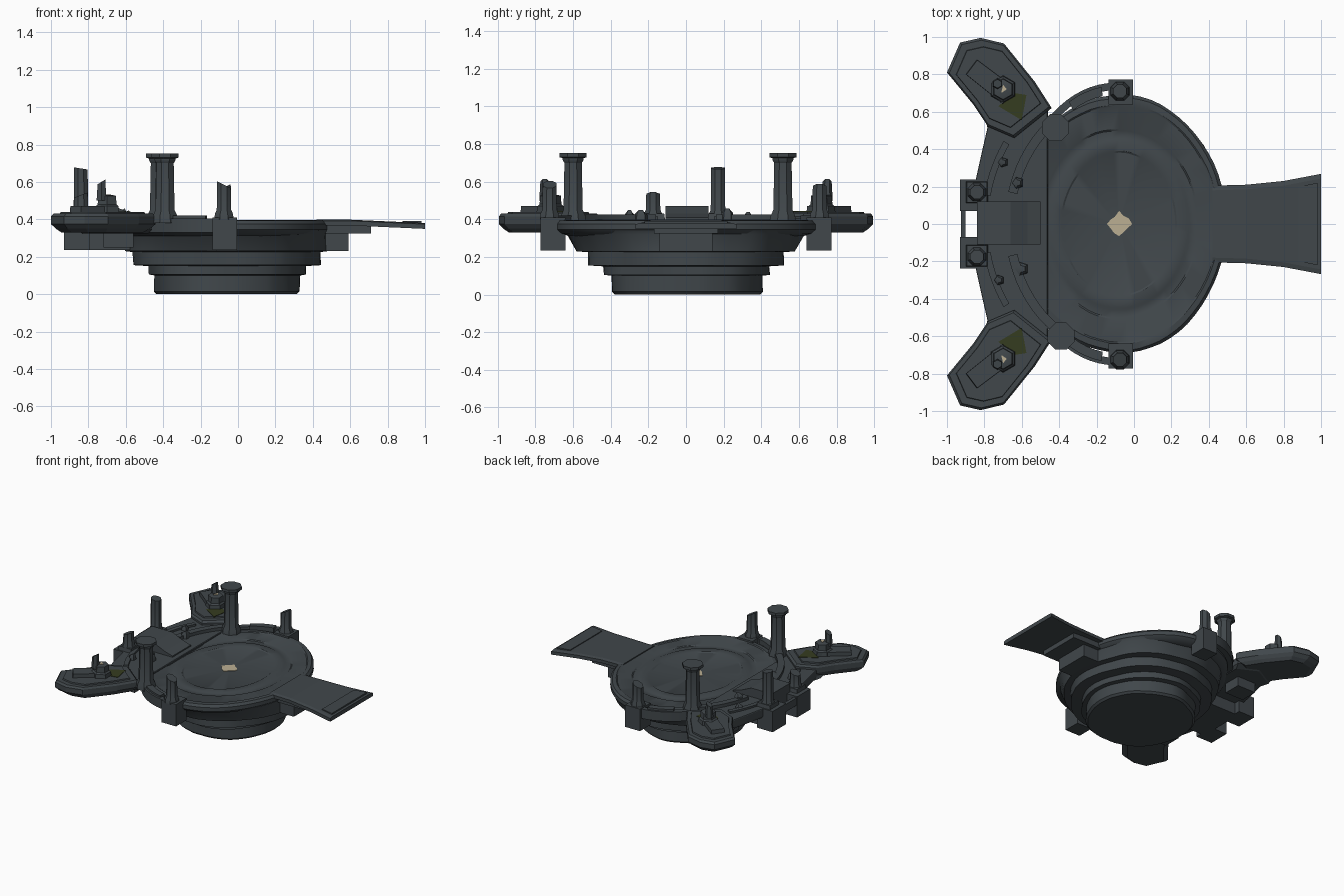
import bpy, bmesh, math, random
from mathutils import Vector

random.seed(4)
cube = bpy.data.objects.get("Cube")
if cube:
    bpy.data.objects.remove(cube)


def material(name, rgb):
    m = bpy.data.materials.new(name)
    m.use_nodes = True
    m.diffuse_color = (*rgb, 1)
    b = next(n for n in m.node_tree.nodes if n.type == 'BSDF_PRINCIPLED')
    b.inputs["Base Color"].default_value = (*rgb, 1)
    b.inputs["Roughness"].default_value = 0.8
    return m


STONE = material("slate stone", (0.052, 0.063, 0.070))
MOSS = material("dark moss", (0.036, 0.045, 0.014))
SAND = material("pale sand", (0.50, 0.43, 0.29))


def make(name, rings, mat=STONE, smooth=True):
    """Skin a stack of equal-length rings and cap both ends."""
    bm = bmesh.new()
    rows = [[bm.verts.new(p) for p in ring] for ring in rings]
    n = len(rows[0])
    for a, b in zip(rows, rows[1:]):
        for i in range(n):
            j = (i + 1) % n
            bm.faces.new((a[i], a[j], b[j], b[i]))
    bm.faces.new(rows[0][::-1])
    bm.faces.new(rows[-1])
    bmesh.ops.recalc_face_normals(bm, faces=bm.faces)
    me = bpy.data.meshes.new(name)
    bm.to_mesh(me)
    bm.free()
    me.materials.append(mat)
    ob = bpy.data.objects.new(name, me)
    bpy.context.collection.objects.link(ob)
    if smooth:
        bpy.ops.object.select_all(action='DESELECT')
        ob.select_set(True)
        bpy.context.view_layer.objects.active = ob
        bpy.ops.object.shade_smooth_by_angle(angle=math.radians(32))
    return ob


def lathe(name, cx, profile, n=64, rough=0.0):
    """Elliptical turned shape; profile rows are (x radius, y radius, z)."""
    lumps = [random.uniform(-rough, rough) for _ in range(n)]
    rings = []
    for k, (rx, ry, z) in enumerate(profile):
        ring = []
        for i in range(n):
            a = math.tau * i / n
            f = 1 + (lumps[i] + lumps[i - 1]) / 2 + rough * math.sin(5 * a + k // 2)
            ring.append((cx + rx * f * math.cos(a), ry * f * math.sin(a), z))
        rings.append(ring)
    return make(name, rings)


def slab(name, outline, levels, mat=STONE, side=1):
    """Prism from a plan outline; levels are (z, scale about the middle)."""
    pts = [Vector((x, y * side)) for x, y in outline]
    mid = sum(pts, Vector((0, 0))) / len(pts)
    rings = [[(*(mid + (p - mid) * s), z) for p in pts] for z, s in levels]
    return make(name, rings, mat, False)


def box(name, x0, x1, y0, y1, z0, z1, side=1):
    return slab(name, [(x0, y0), (x1, y0), (x1, y1), (x0, y1)], [(z0, 1), (z1, 1)], side=side)


def post(name, x, y, profile, slant=0.0, n=8):
    """Turned post; a slant breaks its top off at an angle."""
    rings = []
    for k, (r, z) in enumerate(profile):
        top = slant if k == len(profile) - 1 else 0
        rings.append([(x + r * math.cos(math.tau * (i + .5) / n),
                       y + r * math.sin(math.tau * (i + .5) / n),
                       z + top * math.cos(math.tau * (i + .5) / n)) for i in range(n)])
    return make(name, rings)


def arc_wall(name, cx, rx, ry, a0, a1, width, z0, z1, side=1, steps=10):
    """Curved kerb following an ellipse."""
    rings = []
    for i in range(steps + 1):
        a = math.radians(a0 + (a1 - a0) * i / steps)
        c, s = math.cos(a), math.sin(a) * side
        inner = (cx + rx * c, ry * s)
        outer = (cx + (rx + width) * c, (ry + width) * s)
        rings.append([(*inner, z0), (*outer, z0), (*outer, z1), (*inner, z1)])
    return make(name, rings)


# Stepped, lumpy foundation
lathe("foundation", -0.06, [
    (.375, .385, 0), (.39, .40, .015), (.39, .40, .10), (.42, .44, .105),
    (.42, .44, .15), (.50, .52, .155), (.50, .52, .225), (.54, .58, .23),
    (.54, .63, .32), (.55, .65, .34)], rough=0.012)

# Round floor with shallow concentric steps
lathe("round_floor", -0.08, [
    (.53, .62, .31), (.555, .67, .325), (.575, .69, .345), (.575, .69, .375),
    (.56, .675, .393), (.535, .64, .396), (.525, .63, .39), (.43, .51, .39),
    (.42, .50, .384), (.38, .46, .384), (.37, .45, .389), (.31, .39, .389),
    (.30, .38, .383), (.03, .03, .383)], rough=0.004)

# Sand patch in the middle of the floor
slab("sand_patch", [(-.08 + r * math.cos(i * math.tau / 12), r * math.sin(i * math.tau / 12))
                    for i, r in enumerate([.07, .06, .05, .07, .045, .05, .065, .05, .055, .065, .05, .05])],
     [(.380, 1), (.387, 1)], SAND)

# Walkway behind the floor
half = [(-.83, .10), (-.85, .22), (-.81, .40), (-.78, .53), (-.80, .60), (-.62, .70), (-.46, .62)]
slab("back_walkway", half + [(x, -y) for x, y in reversed(half)],
     [(.325, .93), (.345, 1), (.395, 1), (.40, .985)])

# Entry ramp sloping down to the floor, with its support
make("entry_ramp", [[(-.84, y, .33), (-.50, y, .33), (-.50, y, .41), (-.57, y, .43), (-.66, y, .47), (-.84, y, .47)]
                    for y in (-.11, .12)], smooth=False)
box("ramp_support", -.82, -.50, -.19, .19, .235, .335)
box("back_tie_bar", -.925, -.90, -.10, .10, .33, .39)

# Flared bridge with raised end strip and stepped support
bridge = [(.42, .205), (.60, .21), (.80, .23), (1.0, .268)]
deck = [(x, y, .392 - .018 * max(0, x - .6) / .4) for x, y in bridge]
make("bridge", [[(x, -y, z - .025), (x, y, z - .025), (x, y, z), (x, y - .025, z + .006),
                 (x, -y + .025, z + .006), (x, -y, z)] for x, y, z in deck], smooth=False)
slab("bridge_end_strip", [(.88, -.20), (.98, -.22), (.98, .22), (.88, .20)], [(.375, 1), (.392, 1)])
box("bridge_support_upper", .38, .71, -.17, .17, .325, .375)
box("bridge_support_lower", .38, .59, -.14, .14, .23, .33)

arm = [(-.44, .62), (-.53, .76), (-.695, .965), (-.82, .995), (-.93, .97), (-1.0, .81), (-.86, .64),
       (-.78, .52), (-.64, .46)]
strip = [(-.90, .80), (-.84, .88), (-.64, .73), (-.70, .64)]
moss = [(-.725, .63), (-.60, .555), (-.575, .69), (-.64, .70)]

for side, label in ((1, "rear"), (-1, "front")):
    # Side arm with raised panels, hub and moss
    slab(label + "_arm", arm, [(.33, .78), (.35, .90), (.375, 1), (.415, 1), (.43, .95)], side=side)
    slab(label + "_arm_panel", arm, [(.42, .82), (.44, .80)], side=side)
    slab(label + "_arm_strip", strip, [(.43, 1), (.47, .97)], side=side)
    slab(label + "_arm_moss", moss, [(.435, 1), (.443, 1)], MOSS, side)
    post(label + "_arm_hub", -.70, .72 * side,
         [(.075, .43), (.07, .47), (.058, .48), (.055, .525), (.035, .53)], n=6)
    post(label + "_hub_stub", -.73, .75 * side, [(.03, .50), (.024, .60)], .015, 6)
    slab(label + "_hub_sand", [(-.71, .70), (-.68, .72), (-.70, .745)], [(.528, 1), (.534, 1)], SAND, side)

    # Kerbs beside the walkway and floor
    arc_wall(label + "_walk_kerb", -.08, .56, .66, 126, 166, .05, .37, .425, side)
    arc_wall(label + "_outer_kerb", -.08, .70, .78, 147, 169, .035, .37, .415, side)
    arc_wall(label + "_side_rail", -.10, .50, .715, 90, 138, .04, .33, .405, side)
    arc_wall(label + "_rail_cap", -.10, .48, .69, 98, 118, .05, .38, .42, side, 4)

    # Bracket blocks carrying the broken posts
    box(label + "_side_bracket", -.135, -.005, .64, .772, .235, .41, side)
    box(label + "_back_bracket", -.93, -.79, .07, .238, .235, .40, side)
    slab(label + "_back_plinth", [(-.90, .11), (-.78, .11), (-.78, .23), (-.90, .23)],
         [(.39, 1), (.43, .9)], side=side)
    box(label + "_walk_bracket", -.72, -.56, .36, .50, .25, .34, side)

slab("small_moss", [(-.36, .64), (-.31, .62), (-.29, .67), (-.32, .68)], [(.388, 1), (.397, 1)], MOSS)

# Tall intact pillars with flared feet and caps
for label, x, y in (("rear", -.42, .515), ("front", -.39, -.60)):
    post(label + "_tall_pillar", x, y,
         [(.075, .38), (.07, .42), (.055, .45), (.05, .70), (.06, .715), (.06, .725), (.078, .73), (.078, .752)])

# Broken short pillars
for label, x, y, top, slant in (("rear_side", -.075, .71, .57, .02), ("front_side", -.075, -.725, .585, -.02),
                                ("rear_back", -.84, .17, .672, -.006), ("front_back", -.84, -.175, .53, .015)):
    post(label + "_broken_pillar", x, y, [(.056, .40), (.052, .43), (.042, .45), (.039, top)], slant)

# Fallen rubble by the ramp and walkway
for x, y, r, z in ((-.62, .22, .035, .45), (-.60, -.24, .04, .44), (-.72, -.30, .03, .44), (-.70, .33, .03, .43)):
    post("rubble", x, y, [(r, .38), (r * .9, z - .015), (r * .5, z)], .01, 5)
